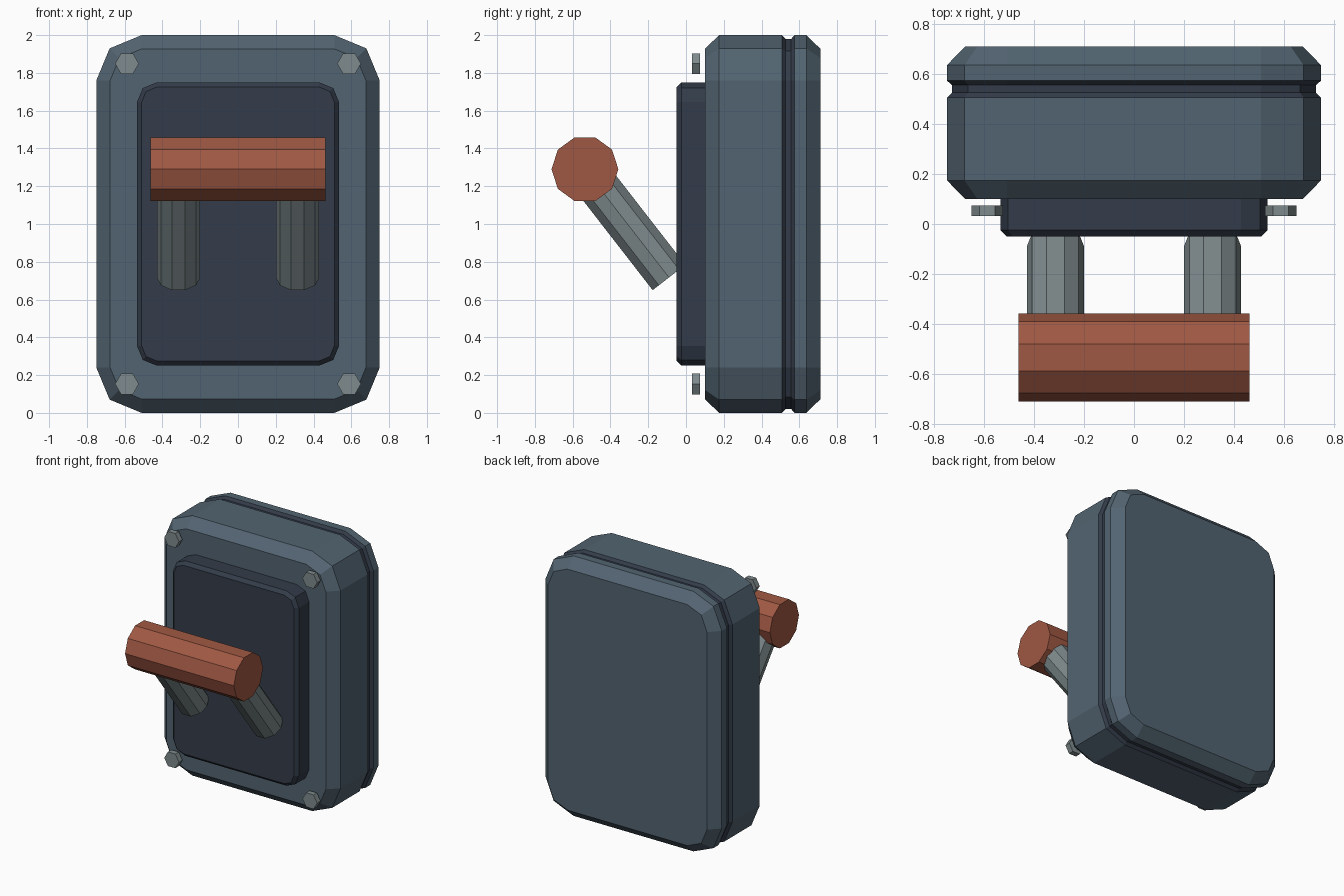
import bpy, bmesh, math
from mathutils import Vector

cube = bpy.data.objects.get("Cube")
if cube:
    bpy.data.objects.remove(cube, do_unlink=True)


def material(name, rgb):
    m = bpy.data.materials.new(name)
    m.use_nodes = True
    m.diffuse_color = (*rgb, 1)
    m.node_tree.nodes["Principled BSDF"].inputs["Base Color"].default_value = (*rgb, 1)
    return m


SLATE = material("slate_blue", (0.085, 0.127, 0.165))
NAVY = material("dark_navy", (0.033, 0.045, 0.067))
METAL = material("grey_metal", (0.209, 0.254, 0.262))
RUST = material("rust_red", (0.352, 0.098, 0.056))


def finish(name, bm, mats):
    bmesh.ops.recalc_face_normals(bm, faces=bm.faces)
    mesh = bpy.data.meshes.new(name)
    bm.to_mesh(mesh)
    bm.free()
    for m in mats:
        mesh.materials.append(m)
    ob = bpy.data.objects.new(name, mesh)
    bpy.context.collection.objects.link(ob)
    return ob


def outline(half_w, half_h, radius, inset, y):
    """Rectangle with two-segment rounded corners, inset evenly."""
    points = []
    r = radius - inset
    for corner, (sx, sz) in enumerate([(1, 1), (-1, 1), (-1, -1), (1, -1)]):
        for step in range(3):
            a = math.radians(90 * corner + 45 * step)
            points.append(Vector((sx * (half_w - radius) + r * math.cos(a), y,
                                  1 + sz * (half_h - radius) + r * math.sin(a))))
    return points


def slab(name, half_w, half_h, radius, profile, mats, dark_bands=()):
    """Loft the outline through (y, inset) steps and cap both ends."""
    bm = bmesh.new()
    rings = [[bm.verts.new(p) for p in outline(half_w, half_h, radius, inset, y)]
             for y, inset in profile]
    for band, (a, b) in enumerate(zip(rings, rings[1:])):
        for i in range(len(a)):
            j = (i + 1) % len(a)
            face = bm.faces.new((a[i], a[j], b[j], b[i]))
            face.material_index = 1 if band in dark_bands else 0
    bm.faces.new(rings[0])
    bm.faces.new(rings[-1])
    return finish(name, bm, mats)


def rod(name, start, end, radius, sides, mat):
    """Prism between two points with a corner pointing along x (or y for x rods)."""
    start, end = Vector(start), Vector(end)
    axis = (end - start).normalized()
    u = Vector((0, 1, 0)) if abs(axis.x) > 0.9 else Vector((1, 0, 0))
    v = axis.cross(u)
    bm = bmesh.new()
    rings = []
    for centre in (start, end):
        rings.append([bm.verts.new(centre + radius * (u * math.cos(t) + v * math.sin(t)))
                      for t in (math.tau * i / sides for i in range(sides))])
    a, b = rings
    for i in range(sides):
        j = (i + 1) % sides
        bm.faces.new((a[i], a[j], b[j], b[i]))
    bm.faces.new(a)
    bm.faces.new(b)
    return finish(name, bm, [mat])


# Housing with a dark seam groove near the back
slab("housing", 0.75, 1.0, 0.24,
     [(0.10, 0.073), (0.175, 0), (0.507, 0), (0.527, 0.02), (0.557, 0.02),
      (0.575, 0), (0.637, 0), (0.712, 0.073)],
     [SLATE, NAVY], dark_bands=(2, 3, 4))

# Raised front panel
slab("front_panel", 0.535, 0.75, 0.105,
     [(-0.05, 0.025), (-0.025, 0), (0.11, 0)], [NAVY])

# Corner bolts, lever arms and grip
for side, sx in (("left", 1), ("right", -1)):
    for level, z in (("lower", 0.153), ("upper", 1.849)):
        x = sx * 0.588
        rod(f"{level}_{side}_bolt", (x, 0.033, z), (x, 0.075, z), 0.063, 6, METAL)
    x = sx * 0.315
    rod(f"{side}_lever_arm", (x, -0.535, 1.29), (x, -0.09, 0.717), 0.115, 10, METAL)
rod("grip", (-0.463, -0.535, 1.29), (0.463, -0.535, 1.29), 0.177, 10, RUST)
